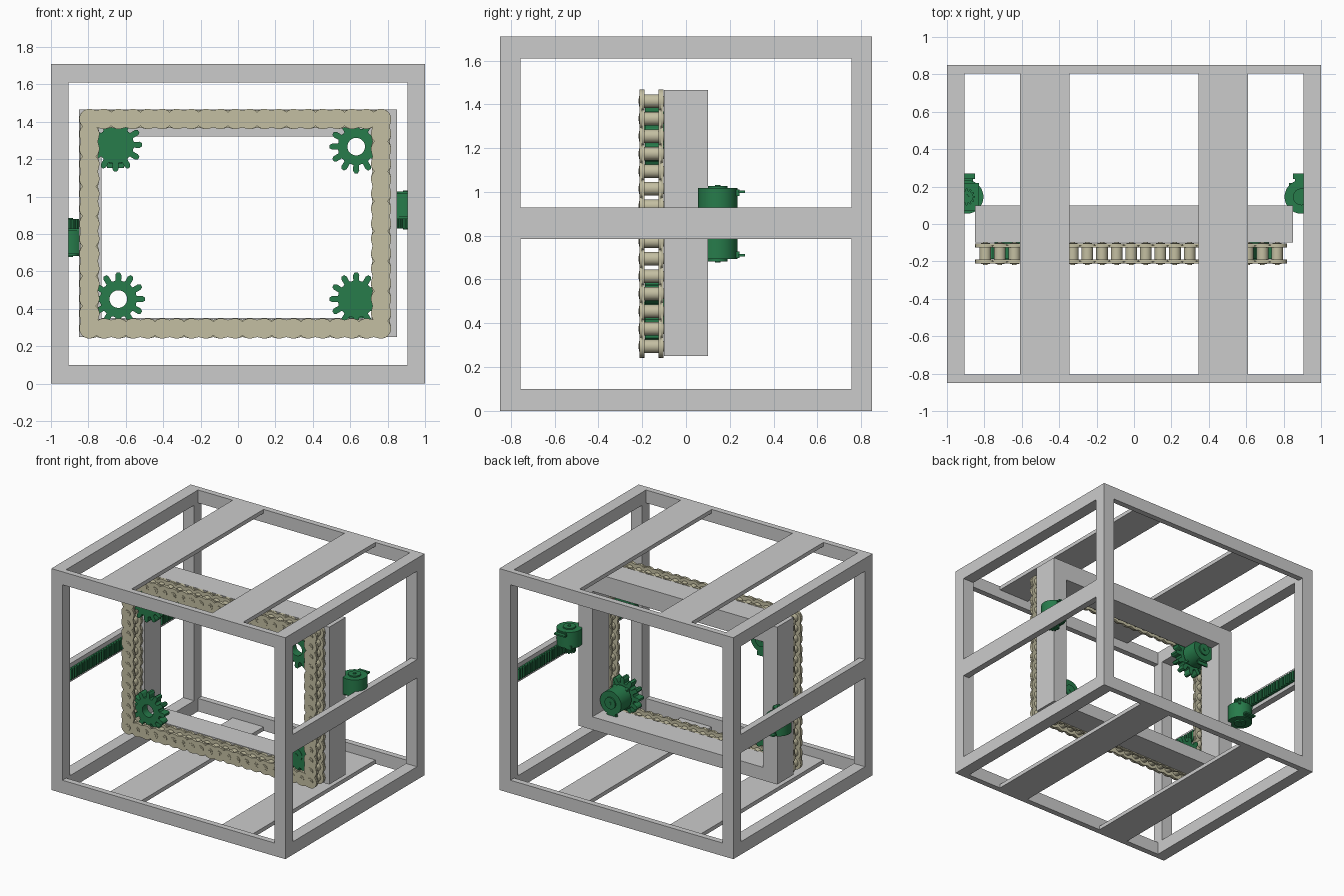
import bpy, bmesh
from math import sin, cos, pi
from mathutils import Matrix, Vector

if "Cube" in bpy.data.objects:
    bpy.data.objects.remove(bpy.data.objects["Cube"])


def material(name, rgb):
    m = bpy.data.materials.new(name)
    m.diffuse_color = (*rgb, 1)
    m.use_nodes = True
    m.node_tree.nodes["Principled BSDF"].inputs["Base Color"].default_value = m.diffuse_color
    return m


GREEN = material("green_plastic", (0.02, 0.2, 0.07))
BEIGE = material("chain_metal", (0.55, 0.52, 0.36))
ALONG_Y = Matrix.Rotation(-pi / 2, 4, 'X')      # local z becomes +y


def finish(bm, name, mat=None, smooth=False):
    bmesh.ops.recalc_face_normals(bm, faces=bm.faces)
    me = bpy.data.meshes.new(name)
    bm.to_mesh(me)
    bm.free()
    ob = bpy.data.objects.new(name, me)
    bpy.context.collection.objects.link(ob)
    if mat:
        me.materials.append(mat)
    if smooth:
        bpy.ops.object.select_all(action='DESELECT')
        ob.select_set(True)
        bpy.context.view_layer.objects.active = ob
        bpy.ops.object.shade_smooth_by_angle(angle=0.6)
    return ob


def add_box(bm, x0, x1, y0, y1, z0, z1, m=Matrix()):
    c = Matrix.Translation(((x0 + x1) / 2, (y0 + y1) / 2, (z0 + z1) / 2))
    s = Matrix.Diagonal((abs(x1 - x0), abs(y1 - y0), abs(z1 - z0), 1))
    bmesh.ops.create_cube(bm, size=1, matrix=m @ c @ s)


def add_cyl(bm, r, z0, z1, m=Matrix(), seg=32):
    bmesh.ops.create_cone(bm, cap_ends=True, segments=seg, radius1=r, radius2=r, depth=z1 - z0,
                          matrix=m @ Matrix.Translation((0, 0, (z0 + z1) / 2)))


def add_prism(bm, pts, z0, z1, m=Matrix()):
    lo, hi = [[bm.verts.new(m @ Vector((x, y, z))) for x, y in pts] for z in (z0, z1)]
    bm.faces.new(lo)
    bm.faces.new(hi)
    for i in range(len(pts)):
        j = (i + 1) % len(pts)
        bm.faces.new((lo[i], lo[j], hi[j], hi[i]))


def add_gear(bm, teeth, root, tip, hole, z0, z1, m=Matrix()):
    mid = root + (tip - root) * 0.7
    prof = [(-.5, root * .97), (-.3, root), (-.24, mid), (-.11, tip), (.11, tip), (.24, mid), (.3, root)]
    pol = [(r, (t + f) * 2 * pi / teeth) for t in range(teeth) for f, r in prof]
    rings = []
    for z, outer in ((z0, 1), (z1, 1), (z1, 0), (z0, 0)):
        rings.append([bm.verts.new(m @ Vector(((r if outer else hole) * cos(a),
                                               (r if outer else hole) * sin(a), z))) for r, a in pol])
    n = len(pol)
    for k in range(4):
        a, b = rings[k], rings[(k + 1) % 4]
        for i in range(n):
            bm.faces.new((a[i], a[(i + 1) % n], b[(i + 1) % n], b[i]))


def box(name, *dims, mat=None):
    bm = bmesh.new()
    add_box(bm, *dims)
    return finish(bm, name, mat)


def motor(name, m):
    # round can, end boss, face plate and plug socket
    bm = bmesh.new()
    add_cyl(bm, 0.09, 0, 0.125, m, 40)
    add_cyl(bm, 0.045, 0.125, 0.135, m)
    add_cyl(bm, 0.012, 0.135, 0.14, m, 16)
    add_box(bm, -0.065, 0.065, -0.075, 0.075, -0.012, 0.02, m)
    add_box(bm, -0.035, 0.035, 0.07, 0.10, 0.09, 0.12, m)
    add_box(bm, -0.045, 0.045, 0.095, 0.125, 0.102, 0.114, m)
    finish(bm, name, GREEN, True)


# outer frame: posts, rails, slats and side guide beams
for s, side in ((-1, "left"), (1, "right")):
    for t, end in ((-1, "front"), (1, "back")):
        box(f"post_{side}_{end}", s * .905, s, t * .757, t * .85, 0, 1.71)
    for z, lvl in ((0, "bottom"), (1.61, "top")):
        box(f"side_rail_{side}_{lvl}", s * .905, s, -.757, .757, z, z + .1)
    for z, lvl in ((0, "bottom"), (1.68, "top")):
        box(f"slat_{side}_{lvl}", s * .345, s * .61, -.805, .805, z, z + .03)
    box(f"guide_beam_{side}", s * .95, s, -.85, .85, .786, .928)
for t, end in ((-1, "front"), (1, "back")):
    for z, lvl in ((0, "bottom"), (1.61, "top")):
        box(f"cross_rail_{end}_{lvl}", -.905, .905, t * .805, t * .85, z, z + .1)

# moving inner frame
for s, side in ((-1, "left"), (1, "right")):
    box(f"carriage_side_{side}", s * .73, s * .85, -.1, .1, .25, 1.465)
box("carriage_top", -.73, .73, -.1, .1, 1.32, 1.465)
box("carriage_bottom", -.73, .73, -.1, .1, .25, .35)

# toothed racks on the guide beams, each with pinion and drive motor
for s, side in ((-1, "left"), (1, "right")):
    bm = bmesh.new()
    add_box(bm, s * .94, s * .955, -.757, .757, .815, .895)
    for i in range(50):
        y = -.735 + i * .03
        add_box(bm, s * .925, s * .942, y - .008, y + .008, .815, .895)
    finish(bm, f"rack_{side}", GREEN)
    at = Matrix.Translation((s * .895, .145, .855 + s * .025))
    if s < 0:
        at = at @ Matrix.Rotation(pi, 4, 'Y')
    motor(f"drive_motor_{side}", at @ Matrix.Translation((0, 0, .012)))
    bm = bmesh.new()
    add_gear(bm, 12, .034, .045, .012, -.05, 0, at)
    add_cyl(bm, .012, -.055, .01, at, 16)
    finish(bm, f"pinion_{side}", GREEN)

# chain sprockets; two opposite ones are driven
for name, x, z, driven in (("top_left", -.655, 1.277, True), ("top_right", .632, 1.267, False),
                           ("bottom_left", -.64, .452, False), ("bottom_right", .632, .452, True)):
    bm = bmesh.new()
    at = Matrix.Translation((x, 0, z)) @ ALONG_Y
    add_gear(bm, 12, .1, .143, .047, -.187, -.125, at)
    finish(bm, f"sprocket_{name}", GREEN)
    if driven:
        bm = bmesh.new()
        add_cyl(bm, .0472, -.19, -.1, at)
        add_cyl(bm, .012, -.194, -.18, at, 16)
        finish(bm, f"shaft_{name}", GREEN, True)
        motor(f"sprocket_motor_{name}", at @ Matrix.Translation((0, 0, -.108)))

# roller chain running round a rectangle
corners = [(-.795, 1.415), (.765, 1.415), (.765, .295), (-.795, .295)]
joints = []
for k, n in enumerate((20, 14, 20, 14)):
    a, b = Vector(corners[k]), Vector(corners[(k + 1) % 4])
    joints += [a.lerp(b, i / n) for i in range(n)]


def plate(length, r=.054, waist=.046):
    # rounded link outline, slightly narrowed in the middle
    right = [(length / 2 + r * cos(a), r * sin(a)) for a in [(-100 + i * 20) * pi / 180 for i in range(11)]]
    left = [(-x, -y) for x, y in right]
    return right + [(0, waist)] + left + [(0, -waist)]


bm_plate, bm_roll = bmesh.new(), bmesh.new()
for i, p in enumerate(joints):
    q = joints[(i + 1) % len(joints)]
    d, c = q - p, (p + q) / 2
    turn = Matrix.Rotation(0 if abs(d.x) > abs(d.y) else pi / 2, 4, 'Z')
    at = Matrix.Translation((c.x, 0, c.y)) @ ALONG_Y @ turn
    inset = .012 * (i % 2)
    add_prism(bm_plate, plate(d.length), -.212 + inset, -.201 + inset, at)
    add_prism(bm_plate, plate(d.length), -.114 - inset, -.103 - inset, at)
    pin = Matrix.Translation((p.x, 0, p.y)) @ ALONG_Y
    add_cyl(bm_roll, .031, -.189, -.126, pin, 20)
    add_cyl(bm_roll, .024, -.215, -.101, pin, 20)
    add_cyl(bm_roll, .012, -.218, -.1, pin, 12)
finish(bm_plate, "chain_plates", BEIGE, True)
finish(bm_roll, "chain_rollers", BEIGE, True)
